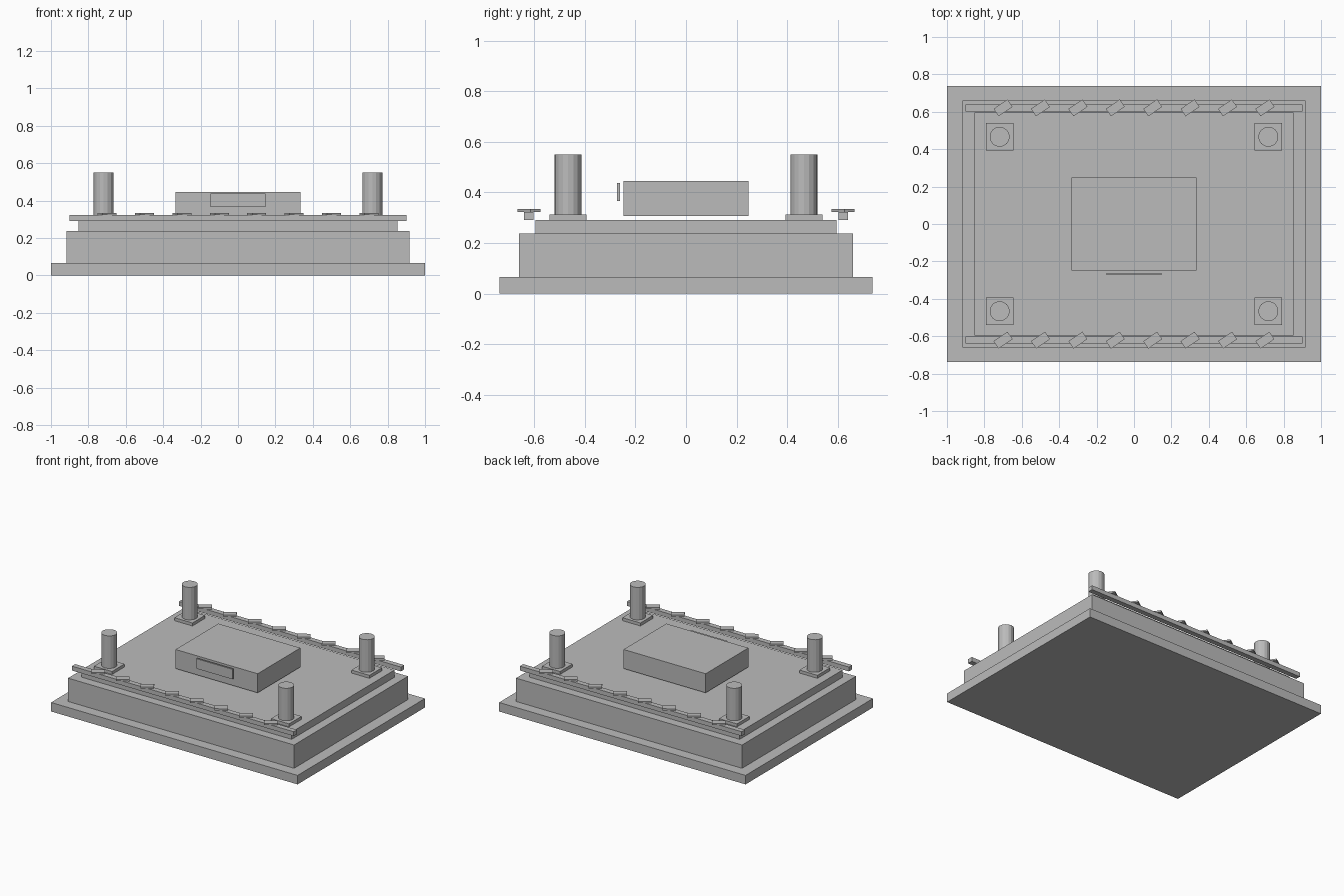
import bpy
import math

if "Cube" in bpy.data.objects:
    bpy.data.objects.remove(bpy.data.objects["Cube"])

grey = bpy.data.materials.new("plain grey")
grey.diffuse_color = (0.5, 0.5, 0.5, 1)
grey.use_nodes = True
grey.node_tree.nodes["Principled BSDF"].inputs["Base Color"].default_value = grey.diffuse_color


def box(name, cx, cy, hx, hy, z0, z1, turn=0.0):
    """Box given by its centre, half sizes, bottom and top heights."""
    bpy.ops.mesh.primitive_cube_add(size=2, location=(cx, cy, (z0 + z1) / 2),
                                    rotation=(0, 0, turn))
    ob = bpy.context.object
    ob.name = name
    ob.scale = (hx, hy, (z1 - z0) / 2)
    bpy.ops.object.transform_apply(location=False, rotation=False, scale=True)
    ob.data.materials.append(grey)
    return ob


def post(name, x, y, r, z0, z1):
    bpy.ops.mesh.primitive_cylinder_add(vertices=16, radius=r, depth=z1 - z0,
                                        location=(x, y, (z0 + z1) / 2))
    ob = bpy.context.object
    ob.name = name
    ob.data.materials.append(grey)
    bpy.ops.object.shade_smooth_by_angle(angle=math.radians(20))


# Stepped base
box("bottom_step", 0, 0, 1.0, 0.738, 0, 0.066)
box("middle_step", 0, 0, 0.917, 0.66, 0.066, 0.237)
box("top_step", 0, 0, 0.853, 0.596, 0.237, 0.29)

# Central block and its front plate
box("central_block", 0, 0, 0.333, 0.248, 0.306, 0.446)
box("front_plate", 0, -0.267, 0.147, 0.006, 0.365, 0.438)

# Corner posts on square plinths
for sx in (-1, 1):
    for sy in (-1, 1):
        box("post_plinth", sx * 0.718, sy * 0.466, 0.073, 0.073, 0.29, 0.312)
        post("corner_post", sx * 0.718, sy * 0.466, 0.0533, 0.312, 0.55)

# Long rails carrying slanted slats
for sy in (-1, 1):
    box("side_rail", 0, sy * 0.621, 0.9, 0.019, 0.29, 0.322)
    for i in range(8):
        box("slanted_slat", -0.7 + 0.2 * i, sy * 0.621, 0.045, 0.024,
            0.322, 0.334, 0.6)
